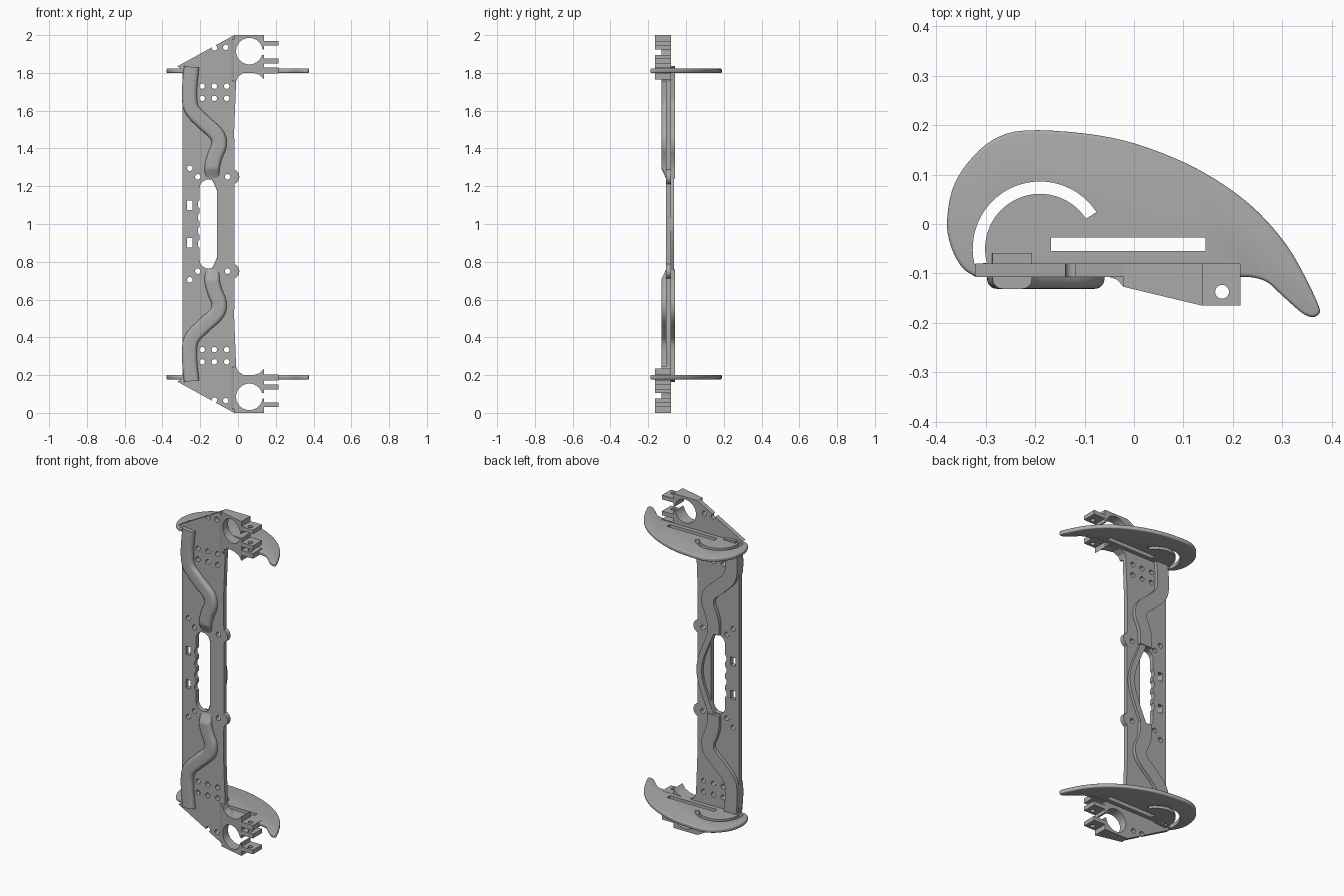
import bpy, bmesh, math
from mathutils import Vector

if "Cube" in bpy.data.objects:
    bpy.data.objects.remove(bpy.data.objects["Cube"])

grey = bpy.data.materials.new("plain grey")
grey.diffuse_color = (0.4, 0.4, 0.4, 1)
grey.use_nodes = True
grey.node_tree.nodes["Principled BSDF"].inputs["Base Color"].default_value = grey.diffuse_color


def finish(name, bm):
    bmesh.ops.recalc_face_normals(bm, faces=bm.faces)
    me = bpy.data.meshes.new(name)
    bm.to_mesh(me)
    bm.free()
    me.materials.append(grey)
    ob = bpy.data.objects.new(name, me)
    bpy.context.collection.objects.link(ob)
    return ob


def add_prism(bm, loop, a, b, plane="xz"):
    """Closed outline extruded from a to b along the remaining axis."""
    def put(p, d):
        return (p[0], d, p[1]) if plane == "xz" else (p[0], p[1], d)
    lo = [bm.verts.new(put(p, a)) for p in loop]
    hi = [bm.verts.new(put(p, b)) for p in loop]
    bm.faces.new(lo)
    bm.faces.new(hi[::-1])
    for i in range(len(loop)):
        j = (i + 1) % len(loop)
        bm.faces.new((lo[j], lo[i], hi[i], hi[j]))


def arc(cx, cy, r, a0, a1, n):
    return [(cx + r * math.cos(math.radians(a0 + (a1 - a0) * i / n)),
             cy + r * math.sin(math.radians(a0 + (a1 - a0) * i / n))) for i in range(n + 1)]


def circle(cx, cy, r, n=20):
    return arc(cx, cy, r, 0, 360, n)[:-1]


def rect(x0, x1, y0, y1):
    return [(x0, y0), (x1, y0), (x1, y1), (x0, y1)]


def cut(ob, loops, a, b, plane="xz"):
    bm = bmesh.new()
    for loop in loops:
        add_prism(bm, loop, a, b, plane)
    cutter = finish("cutter", bm)
    cutter.hide_render = True
    mod = ob.modifiers.new("cut", "BOOLEAN")
    mod.operation, mod.solver, mod.object = "DIFFERENCE", "EXACT", cutter
    bpy.context.view_layer.objects.active = ob
    bpy.ops.object.modifier_apply(modifier=mod.name)
    bpy.data.objects.remove(cutter)


def add_lower_copy(ob):
    """Mirror the upper part about mid height."""
    low = ob.copy()
    low.data = ob.data.copy()
    low.name = ob.name.replace("upper", "lower")
    for v in low.data.vertices:
        v.co.z = 2 - v.co.z
    low.data.flip_normals()
    bpy.context.collection.objects.link(low)


def smooth_path(pts, n=6):
    """Catmull-Rom through the points."""
    p = [Vector(q) for q in pts]
    p = [2 * p[0] - p[1]] + p + [2 * p[-1] - p[-2]]
    out = []
    for i in range(1, len(p) - 2):
        a, b, c, d = p[i - 1:i + 3]
        for k in range(n):
            t = k / n
            out.append(0.5 * (2 * b + (c - a) * t + (2 * a - 5 * b + 4 * c - d) * t * t
                              + (3 * b - a - 3 * c + d) * t ** 3))
    return out + [p[-2]]


def sweep(name, path, half, back, rnd):
    """Rounded channel along (x, z, front y) points."""
    bm = bmesh.new()
    rings = []
    for i, q in enumerate(path):
        t = path[min(i + 1, len(path) - 1)] - path[max(i - 1, 0)]
        side = Vector((t.y, -t.x)).normalized()
        sec = [(-half, back), (half, back)]
        sec += arc(half - rnd, q.z + rnd, rnd, 0, -90, 5) + arc(rnd - half, q.z + rnd, rnd, -90, -180, 5)
        rings.append([bm.verts.new((q.x + side.x * u, y, q.y + side.y * u)) for u, y in sec])
    n = len(rings[0])
    for r, s in zip(rings, rings[1:]):
        for i in range(n):
            bm.faces.new((r[i], r[(i + 1) % n], s[(i + 1) % n], s[i]))
    bm.faces.new(rings[0])
    bm.faces.new(rings[-1][::-1])
    return finish(name, bm)


# Main plate, outline mirrored about mid height
right = arc(-0.033, 1.25, 0.04, -70, 70, 10) + [(-0.02, 1.5), (-0.01, 1.755), (-0.02, 1.8), (-0.02, 2.0)]
upper = right + [(-0.32, 1.835), (-0.295, 1.815)]
bm = bmesh.new()
add_prism(bm, upper + [(x, 2 - z) for x, z in reversed(upper)], -0.107, -0.08)
plate = finish("main_plate", bm)

# Plate holes, windows and central grip slot
spots = [(x, z) for x in (-0.19, -0.125, -0.06) for z in (1.73, 1.665)]
spots += [(-0.255, 1.295), (-0.213, 1.25), (-0.055, 1.25), (-0.065, 1.935), (-0.124, 1.932)]
holes = [circle(x, z if up else 2 - z, 0.0145) for x, z in spots for up in (True, False)]
holes += [rect(-0.27, -0.24, z - 0.025, z + 0.025) for z in (0.9, 1.1)]
scallops = []
for z in (1.105, 1.035, 0.965, 0.895):
    scallops += arc(-0.183, z, 0.03, 132, 228, 6)
slot = arc(-0.1565, 1.189, 0.0465, 0, 180, 16) + scallops + arc(-0.1565, 0.811, 0.0465, 180, 360, 16)
cut(plate, holes + [slot], -0.2, 0)

# Wavy cable channels, raised on both sides of the plate
wave = [(-0.246, 1.832), (-0.257, 1.70), (-0.246, 1.61), (-0.183, 1.54), (-0.114, 1.475),
        (-0.10, 1.42), (-0.122, 1.36), (-0.136, 1.305), (-0.136, 1.242)]
path = smooth_path([(x, z, -0.131) for x, z in wave])
for q in path:
    q.z += 0.024 * max(0, min(1, (1.295 - q.y) / 0.05))
add_lower_copy(sweep("upper_channel", path, 0.04, -0.059, 0.02))

# Bowed rib behind the grip slot
bow = [(-0.125, 1.25), (-0.085, 1.16), (-0.052, 1.07), (-0.042, 1.0),
       (-0.052, 0.93), (-0.085, 0.84), (-0.125, 0.75)]
sweep("bowed_rib", smooth_path([(x, z, -0.1) for x, z in bow]), 0.017, -0.063, 0.004)

# Fin shaped end discs with rounded rim
fin = [(-0.32, -0.107), (-0.347, -0.088), (-0.368, -0.05), (-0.378, 0.0), (-0.367, 0.07), (-0.335, 0.125),
       (-0.285, 0.17), (-0.22, 0.189), (-0.1, 0.183), (0, 0.163), (0.1, 0.125), (0.18, 0.08), (0.25, 0.025),
       (0.31, -0.045), (0.35, -0.115), (0.373, -0.165), (0.375, -0.18), (0.362, -0.188), (0.34, -0.18),
       (0.30, -0.145), (0.27, -0.118), (0.24, -0.108), (0.21, -0.107)]
outline = [(q.x, q.y) for q in smooth_path([(x, y, 0) for x, y in fin], 4)]
bm = bmesh.new()
add_prism(bm, outline, 1.799, 1.823, "xy")
bmesh.ops.recalc_face_normals(bm, faces=bm.faces)
rim = [e for e in bm.edges if abs(e.verts[0].co.z - e.verts[1].co.z) < 1e-5]
bmesh.ops.bevel(bm, geom=rim, offset=0.007, segments=3, profile=0.5, affect="EDGES")
disc = finish("upper_end_disc", bm)
curved_slot = arc(-0.19, -0.05, 0.136, 33, 193, 28) + arc(-0.19, -0.05, 0.111, 195, 33, 28)
cut(disc, [curved_slot, rect(-0.168, 0.145, -0.055, -0.027)], 1.7, 1.9, "xy")
add_lower_copy(disc)

# Open ring clamps with a sloped front
ring = [(-0.021, 2.0), (0.138, 2.0), (0.138, 1.925)] + arc(0.06, 1.915, 0.07, 8, 343, 36)
ring += [(0.138, 1.895), (0.138, 1.765), (0.115, 1.79), (0.08, 1.80), (0.03, 1.80),
         (0.0, 1.78), (-0.01, 1.755), (-0.021, 1.755)]
bm = bmesh.new()
add_prism(bm, ring, -0.165, -0.08)
for v in bm.verts:
    if v.co.y < -0.1:
        v.co.y = -0.127 - 0.038 * (v.co.x + 0.021) / 0.159
add_lower_copy(finish("upper_clamp", bm))

# Small ramp joining plate and clamp
bm = bmesh.new()
add_prism(bm, [(-0.05, -0.107), (-0.035, -0.112), (-0.021, -0.127), (-0.021, -0.1), (-0.05, -0.1)],
          1.757, 1.98, "xy")
add_lower_copy(finish("upper_ramp", bm))

# Drilled clamp tabs
bm = bmesh.new()
for z0, z1 in ((1.945, 1.97), (1.85, 1.875), (1.798, 1.828)):
    add_prism(bm, rect(0.136, 0.215, -0.165, -0.08), z0, z1, "xy")
tabs = finish("upper_clamp_tabs", bm)
cut(tabs, [circle(0.178, -0.137, 0.014)], 1.7, 2.1, "xy")
add_lower_copy(tabs)

# Smooth the rounded surfaces, keep edges sharp
bpy.ops.object.select_all(action="SELECT")
bpy.context.view_layer.objects.active = plate
bpy.ops.object.shade_smooth_by_angle(angle=math.radians(32))
